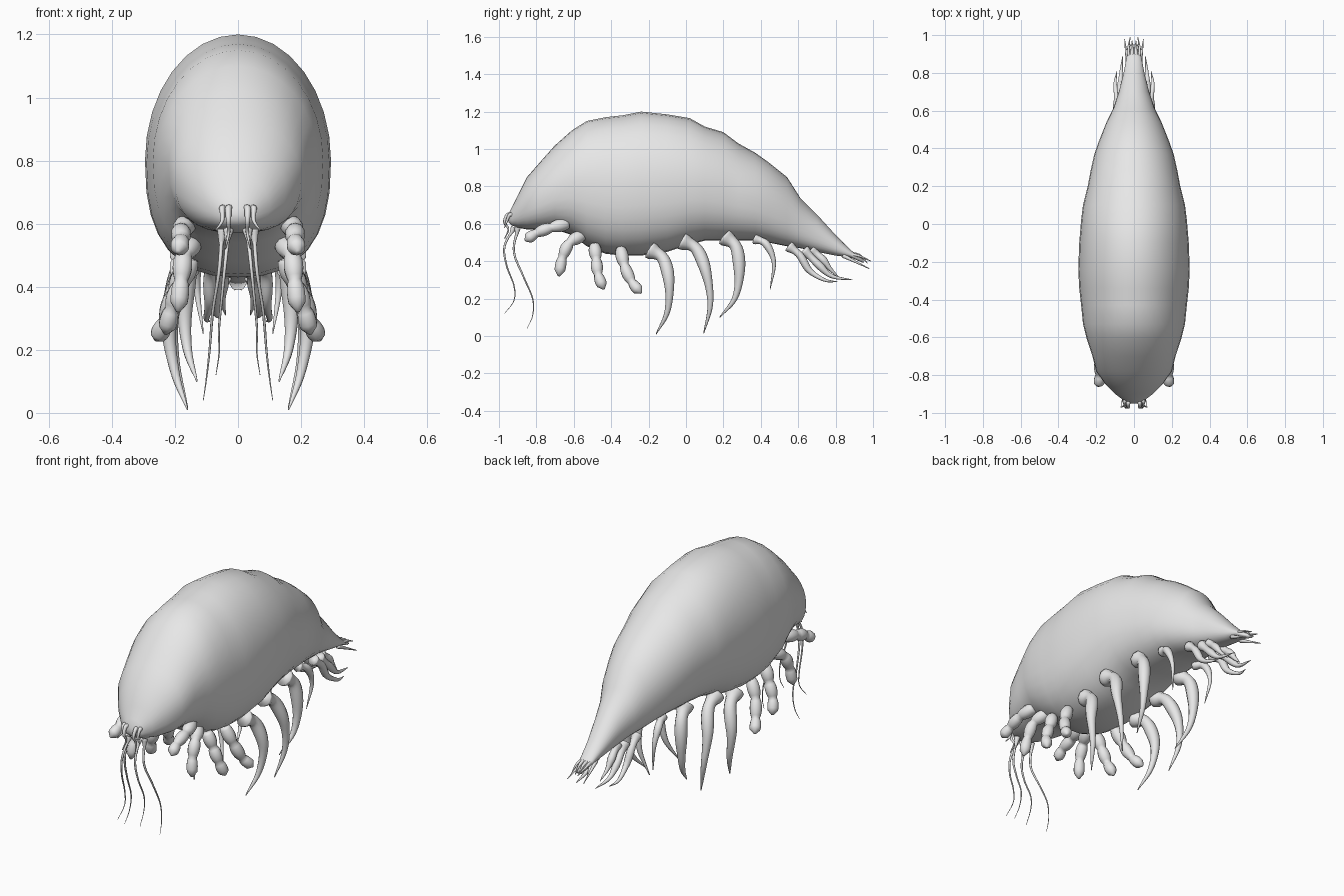
import bpy
import bmesh
import math
from mathutils import Vector

default_cube = bpy.data.objects.get("Cube")
if default_cube:
    bpy.data.objects.remove(default_cube, do_unlink=True)

grey = bpy.data.materials.new("shell_grey")
grey.use_nodes = True
grey.diffuse_color = (0.8, 0.8, 0.8, 1)
grey.node_tree.nodes["Principled BSDF"].inputs["Base Color"].default_value = (0.8, 0.8, 0.8, 1)


def loft(name, rings, mirrored=False):
    """Skin a list of closed rings of points and cap both ends."""
    bm = bmesh.new()
    loops = [[bm.verts.new(point) for point in ring] for ring in rings]
    count = len(loops[0])
    for first, second in zip(loops, loops[1:]):
        for i in range(count):
            j = (i + 1) % count
            bm.faces.new((first[i], first[j], second[j], second[i]))
    bm.faces.new(loops[0])
    bm.faces.new(loops[-1])
    bmesh.ops.recalc_face_normals(bm, faces=bm.faces)
    for face in bm.faces:
        face.smooth = True
    mesh = bpy.data.meshes.new(name)
    bm.to_mesh(mesh)
    bm.free()
    mesh.materials.append(grey)
    part = bpy.data.objects.new(name, mesh)
    bpy.context.collection.objects.link(part)
    if mirrored:
        mirror = part.modifiers.new("left_right_mirror", "MIRROR")
        mirror.use_mirror_merge = False
    return part


def spline(points, steps):
    """Smooth path through the points (Catmull-Rom)."""
    ends = [points[0] * 2 - points[1]] + points + [points[-1] * 2 - points[-2]]
    path = []
    for a, b, c, d in zip(ends, ends[1:], ends[2:], ends[3:]):
        for k in range(steps):
            t = k / steps
            path.append(b + (c - a) * t / 2 + (a * 2 - b * 5 + c * 4 - d) * t * t / 2
                        + (b * 3 - a - c * 3 + d) * t ** 3 / 2)
    return path + [points[-1]]


def limb(name, points, radius, shape, sides=10, steps=7):
    """Mirrored tube along a path given in hundredths; shape(t) scales the radius."""
    path = spline([Vector(p) / 100 for p in points], steps)
    rings = []
    for k, centre in enumerate(path):
        ahead = path[min(k + 1, len(path) - 1)] - path[max(k - 1, 0)]
        ahead.normalize()
        across = ahead.cross(Vector((1, 0, 0))).normalized()
        other = ahead.cross(across)
        size = radius * shape(k / (len(path) - 1))
        turns = [math.tau * i / sides for i in range(sides)]
        rings.append([centre + (across * math.cos(a) + other * math.sin(a)) * size for a in turns])
    return loft(name, rings, mirrored=True)


def jointed(t):
    """Beaded leg with three swollen segments and a blunt tip."""
    bead = 0.78 + 0.34 * abs(math.sin(3 * math.pi * t)) ** 0.8
    return bead * (1 - 0.2 * t) * min(1, 0.3 + (1 - t) * 8)


def clawed(t):
    """Leg with a round shoulder, a thick thigh and a pointed tip."""
    shoulder = 0.55 * math.exp(-(t / 0.1) ** 2)
    thigh = 0.25 * math.exp(-((t - 0.38) / 0.16) ** 2)
    return (0.75 + shoulder + thigh) * (1 - t ** 2.2) + 0.06


def tapered(t):
    return 1 - 0.85 * t


# Body shell stations: y, top, bottom, half width (hundredths)
stations = [
    (-95, 65, 61, 3), (-93, 69, 59, 6), (-90, 75, 58, 10), (-85, 85, 57, 15),
    (-78, 93, 57, 20), (-70, 102, 57, 22), (-61, 110, 54, 25), (-53, 115, 48, 27),
    (-43, 117, 44, 28), (-34, 118, 43, 29), (-24, 120, 43, 29.5), (-10, 118.5, 45, 29),
    (2, 116.5, 49, 28), (10, 112, 51, 27), (20, 109, 51, 24.5), (28, 103, 51, 23),
    (37, 98, 51, 21), (44, 93, 50, 18.5), (54, 85, 48, 14.5), (61, 74, 47, 11),
    (70, 65, 45, 8), (80, 54, 43, 5.5), (88, 46, 42, 4), (95, 41, 39, 2),
]
body_rings = []
for y, top, bottom, half in stations:
    middle = bottom + (top - bottom) * 0.48
    ring = []
    for i in range(32):
        c, s = math.cos(math.tau * i / 32), math.sin(math.tau * i / 32)
        power = 1 if s >= 0 else 0.8
        x = half * math.copysign(abs(c) ** power, c)
        reach = top - middle if s >= 0 else middle - bottom
        ring.append(Vector((x, y, middle + reach * math.copysign(abs(s) ** power, s))) / 100)
    body_rings.append(ring)
loft("body_shell", body_rings)

# Short beaded legs under the head
front_legs = [
    [(16, -63, 60), (18, -72, 58), (18, -80, 55), (19, -86, 51)],
    [(14, -55, 54), (17, -62, 50), (18, -66, 42), (19, -68, 32)],
    [(15, -49, 49), (18, -48, 41), (21, -47, 33), (23, -44, 25)],
    [(16, -35, 47), (20, -33, 38), (23, -29, 29), (26, -24, 23)],
]
for number, points in enumerate(front_legs, 1):
    limb(f"front_legs_{number}", points, 0.032, jointed)

# Long clawed walking legs
walking_legs = [
    [(17, -19, 46), (19, -12, 41), (22, -9, 28), (20, -10, 13), (16, -16, 1)],
    [(17, -2, 51), (18, 6, 46), (21, 11, 33), (20, 13, 17), (16, 9.5, 1.5)],
    [(14, 21, 53), (16, 27, 47), (17, 28.5, 33), (16, 26, 20), (13, 18, 10)],
]
for number, points in enumerate(walking_legs, 1):
    limb(f"walking_legs_{number}", points, 0.036, clawed)

# Thin swimming legs below the tail
tail_legs = [
    [(11, 37, 52), (13, 43, 49), (13, 47, 39), (11, 45, 25)],
    [(8, 55, 48), (9, 61, 43), (9, 66, 35), (10, 74, 30), (9, 81, 29)],
    [(6, 63, 46), (7, 71, 38), (7, 78, 32), (6, 89, 30)],
    [(4, 67, 46), (5, 73, 41), (5, 77, 36), (4, 82, 31)],
]
for number, points in enumerate(tail_legs, 1):
    limb(f"tail_legs_{number}", points, 0.022, clawed)

# Spikes at the end of the tail
tail_spikes = [
    [(2, 85, 44), (3, 92, 43), (2, 99, 40)],
    [(3, 84, 43), (4, 90, 40), (5, 98, 36)],
    [(1, 88, 44), (1, 93, 43), (1, 97, 39)],
]
for number, points in enumerate(tail_spikes, 1):
    limb(f"tail_spikes_{number}", points, 0.012, tapered, sides=8)

# Trailing feelers, each with a thicker root
feelers = {
    "inner": [(3, -92, 58), (4, -97, 48), (5, -96, 38), (6, -92, 27), (6, -92, 19), (7, -97, 12)],
    "outer": [(5, -90, 58), (6, -92, 45), (8, -87, 32), (9, -82, 20), (10, -82, 11), (11, -85, 4)],
}
for name, points in feelers.items():
    limb(f"{name}_feelers", points, 0.007, tapered, sides=8)
    limb(f"{name}_feeler_roots", [points[0], [(a * 3 + b) / 4 for a, b in zip(*points[:2])],
                                  [(a + b) / 2 for a, b in zip(*points[:2])]], 0.017, tapered)

# Small curled mouth feelers on the snout
mouth_feelers = [
    [(2, -92, 63), (3, -95, 65), (3, -97, 61), (3, -95, 57), (4, -97, 52)],
    [(4, -91, 63), (5, -94, 65), (5, -96, 61), (7, -97, 58)],
]
for number, points in enumerate(mouth_feelers, 1):
    limb(f"mouth_feelers_{number}", points, 0.014, tapered, sides=8)
